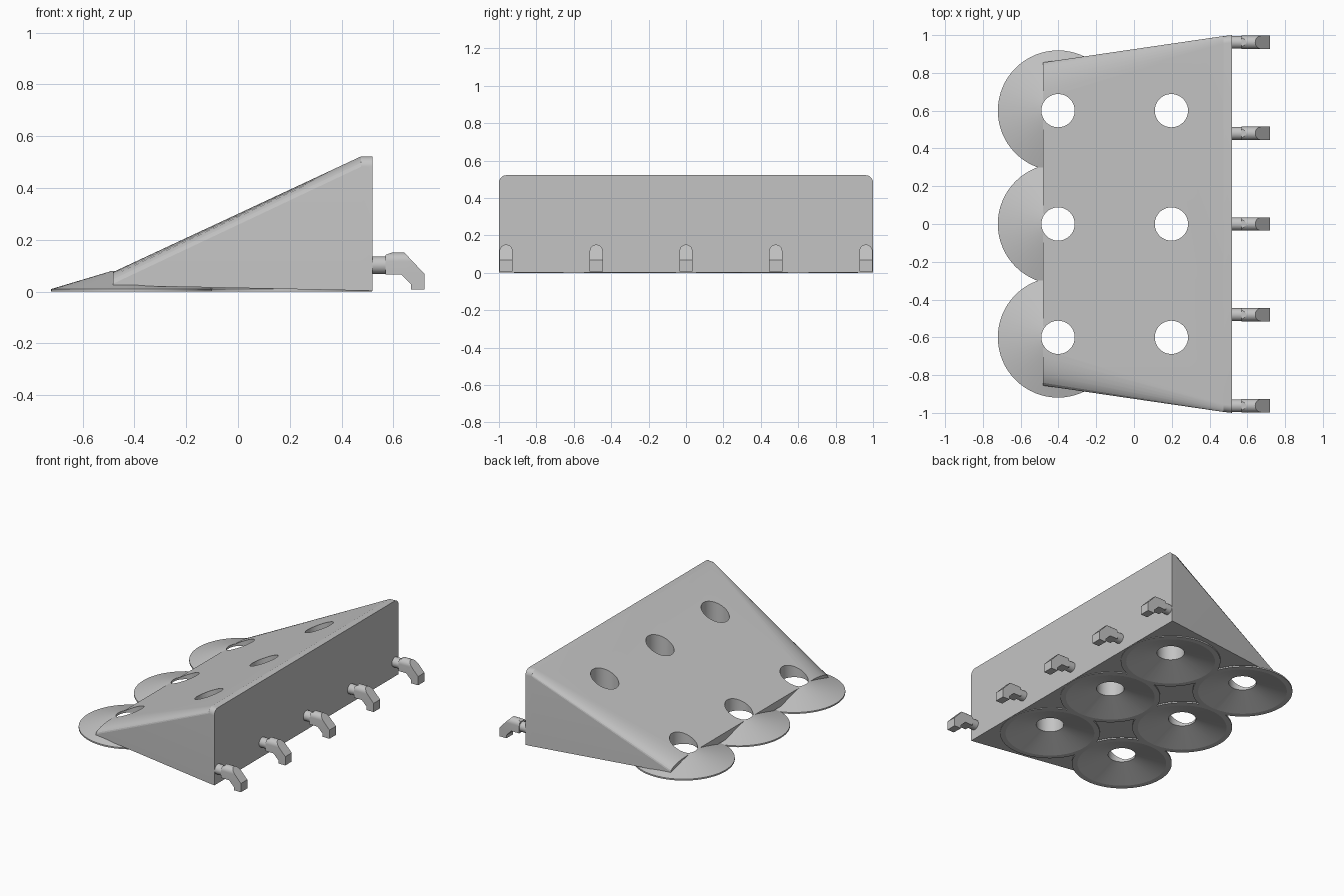
import bpy, bmesh, math

cube = bpy.data.objects.get("Cube")
if cube:
    bpy.data.objects.remove(cube, do_unlink=True)

grey = bpy.data.materials.new("plain grey")
grey.use_nodes = True
grey.diffuse_color = (0.55, 0.55, 0.55, 1)
grey.node_tree.nodes["Principled BSDF"].inputs["Base Color"].default_value = (0.55, 0.55, 0.55, 1)


def loft(name, rings):
    """Closed solid through a series of matching rings."""
    bm = bmesh.new()
    rows = [[bm.verts.new(p) for p in ring] for ring in rings]
    n = len(rows[0])
    for a, b in zip(rows, rows[1:]):
        for i in range(n):
            j = (i + 1) % n
            bm.faces.new((a[i], a[j], b[j], b[i]))
    bm.faces.new(rows[0])
    bm.faces.new(rows[-1])
    bmesh.ops.recalc_face_normals(bm, faces=bm.faces)
    mesh = bpy.data.meshes.new(name)
    bm.to_mesh(mesh)
    bm.free()
    mesh.materials.append(grey)
    obj = bpy.data.objects.new(name, mesh)
    bpy.context.collection.objects.link(obj)
    return obj


def lathe(name, profile, x, y, steps=64):
    """Solid of revolution about a vertical axis at x, y."""
    turns = [2 * math.pi * i / steps for i in range(steps)]
    return loft(name, [[(x + r * math.cos(t), y + r * math.sin(t), z) for t in turns]
                       for r, z in profile])


def combine(target, tool, operation):
    mod = target.modifiers.new("combine", 'BOOLEAN')
    mod.operation = operation
    mod.solver = 'EXACT'
    mod.object = tool
    bpy.context.view_layer.objects.active = target
    bpy.ops.object.modifier_apply(modifier=mod.name)
    bpy.data.objects.remove(tool, do_unlink=True)


def smooth(obj, degrees):
    bpy.ops.object.select_all(action='DESELECT')
    obj.select_set(True)
    bpy.context.view_layer.objects.active = obj
    bpy.ops.object.shade_smooth_by_angle(angle=math.radians(degrees))


def section(x, half, inset, bottom, shoulder, top, steps=8):
    """Ramp cross-section with rounded upper corners."""
    right = [(half, bottom)]
    for i in range(steps + 1):
        t = math.pi / 2 * i / steps
        right.append((half - inset + inset * math.cos(t),
                      shoulder + (top - shoulder) * math.sin(t)))
    left = [(-y, z) for y, z in reversed(right)]
    return [(x, y, z) for y, z in right + left]


# Wedge-shaped ramp, its corner rounding widening towards the low end
ramp = loft("ramp", [
    section(-0.483, 0.855, 0.19, 0.024, 0.03, 0.075),
    section(0.475, 0.995, 0.04, 0.004, 0.482, 0.522),
    section(0.52, 1.0, 0.04, 0.003, 0.482, 0.522),
])

# Six flared cups under the ramp, each open through to the top
spots = [(x, y) for x in (-0.402, 0.198) for y in (-0.6, 0, 0.6)]
for x, y in spots:
    combine(ramp, lathe("cup", [(0.319, 0), (0.319, 0.01), (0.088, 0.079)], x, y), 'UNION')
for x, y in spots:
    combine(ramp, lathe("bore", [(0.315, -0.01), (0.088, 0.063), (0.088, 0.7)], x, y), 'DIFFERENCE')
smooth(ramp, 12)

# Connecting hooks along the tall end: round peg plus bent, round-topped tip
R = 0.035
tip_profile = [(0.56, 0.138), (0.6, 0.153), (0.64, 0.153), (0.72, 0.068), (0.72, 0.008),
               (0.667, 0.008), (0.667, 0.03), (0.63, 0.067), (0.56, 0.067)]
for number, y in enumerate((-0.962, -0.48, 0, 0.48, 0.962), 1):
    arch = [(y + R * math.cos(math.pi * i / 16), 0.116 + R * math.sin(math.pi * i / 16))
            for i in range(17)]
    arch += [(y - R, -0.02), (y + R, -0.02)]
    hook = loft(f"hook_{number}", [[(x, b, c) for b, c in arch] for x in (0.57, 0.75)])
    shape = loft("tip_shape", [[(x, b, z) for x, z in tip_profile] for b in (y - 0.1, y + 0.1)])
    combine(hook, shape, 'INTERSECT')
    circle = [2 * math.pi * i / 32 for i in range(32)]
    peg = loft("peg", [[(x, y + 0.034 * math.cos(t), 0.102 + 0.034 * math.sin(t)) for t in circle]
                       for x in (0.51, 0.61)])
    combine(hook, peg, 'UNION')
    smooth(hook, 20)
